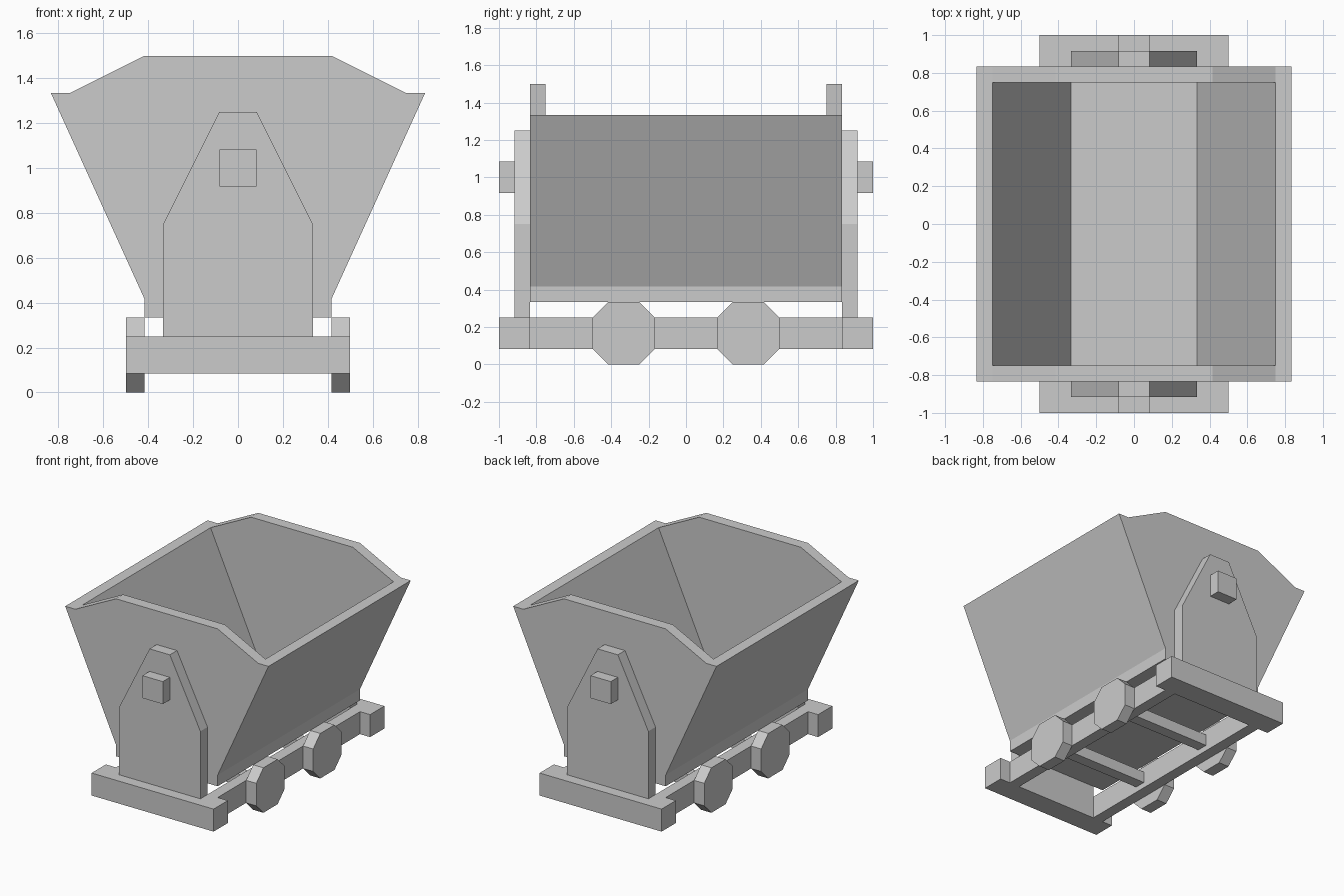
import bpy, bmesh
from mathutils import Vector

if "Cube" in bpy.data.objects:
    bpy.data.objects.remove(bpy.data.objects["Cube"])

U = 1 / 12  # model grid unit


def prism(name, profile, start, end, axis="Y"):
    """Extrude a 2D profile (grid units, height second) along X or Y."""
    bm = bmesh.new()

    def place(a, z):
        return Vector((a, start, z) if axis == "Y" else (start, a, z)) * U

    face = bm.faces.new([bm.verts.new(place(a, z)) for a, z in profile])
    ext = bmesh.ops.extrude_face_region(bm, geom=[face])
    shift = Vector((0, end - start, 0) if axis == "Y" else (end - start, 0, 0)) * U
    bmesh.ops.translate(bm, vec=shift, verts=[v for v in ext["geom"] if isinstance(v, bmesh.types.BMVert)])
    bmesh.ops.recalc_face_normals(bm, faces=bm.faces[:])
    mesh = bpy.data.meshes.new(name)
    bm.to_mesh(mesh)
    bm.free()
    obj = bpy.data.objects.new(name, mesh)
    bpy.context.collection.objects.link(obj)
    return obj


def symmetric(half):
    """Complete a right-hand half profile (bottom to top) to both sides."""
    return half + [(-a, z) for a, z in reversed(half)]


def rect(a, b, z0, z1):
    return [(a, z0), (b, z0), (b, z1), (a, z1)]


def mirror(obj, x=False, y=False):
    mod = obj.modifiers.new("mirror", "MIRROR")
    mod.use_axis = (x, y, False)
    mod.use_mirror_merge = False


# Tipping tub: solid hull with raised ends, hollowed by a tapered cavity
tub = prism("tub", symmetric([(5, 4), (5, 5), (10, 16), (9, 16), (5, 18)]), -10, 10)
cavity = prism("tub_cavity_cutter", symmetric([(4, 5), (9, 16), (9, 20)]), -9, 9)
cavity.hide_render = True
cavity.hide_viewport = True
cut = tub.modifiers.new("hollow", "BOOLEAN")
cut.operation = "DIFFERENCE"
cut.solver = "EXACT"
cut.object = cavity

# Pivot supports and pins at both ends
support = prism("pivot_support", symmetric([(4, 3), (4, 9), (1, 15)]), -11, -10)
pin = prism("pivot_pin", rect(-1, 1, 11, 13), -12, -11)

# Chassis: end beams and side rails
beam = prism("end_beam", rect(-6, 6, 1, 3), -12, -10)
rail = prism("side_rail", rect(4, 5, 1, 3), -10, 10)
mirror(rail, x=True)

# Axles and octagonal wheels
axle = prism("axle", rect(-4.5, -3.5, 1.5, 2.5), -4, 4, axis="X")
octagon = [(-5, 0), (-3, 0), (-2, 1), (-2, 3), (-3, 4), (-5, 4), (-6, 3), (-6, 1)]
wheel = prism("wheel", octagon, 5, 6, axis="X")
mirror(wheel, x=True, y=True)
for part in (support, pin, beam, axle):
    mirror(part, y=True)
